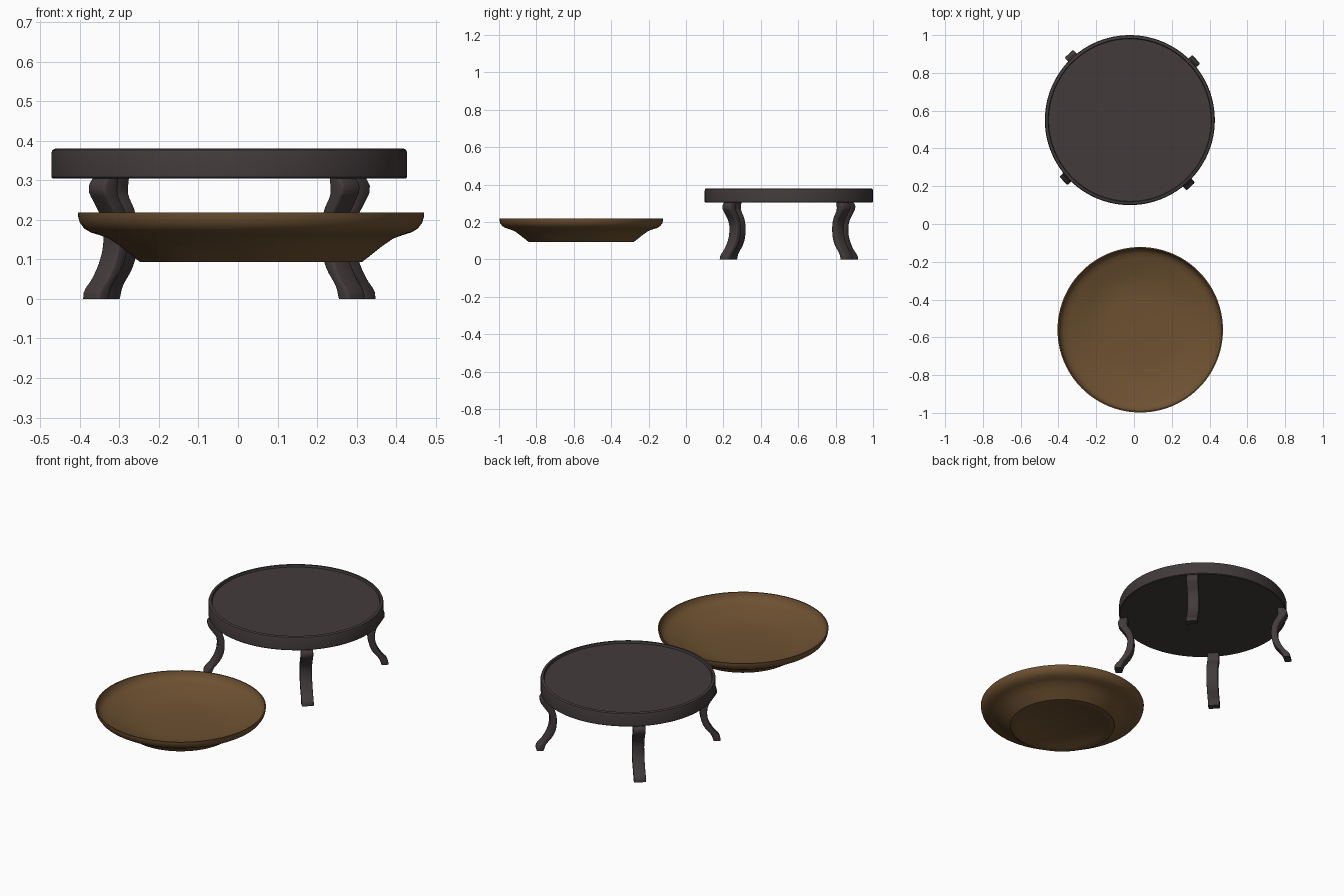
import bpy, bmesh, math
from mathutils import Matrix, Vector

if "Cube" in bpy.data.objects:
    bpy.data.objects.remove(bpy.data.objects["Cube"])


def material(name, rgb):
    m = bpy.data.materials.new(name)
    m.diffuse_color = (*rgb, 1)
    m.use_nodes = True
    m.node_tree.nodes["Principled BSDF"].inputs["Base Color"].default_value = m.diffuse_color
    return m


DARK = material("dark wood", (0.055, 0.043, 0.044))
BROWN = material("brown wood", (0.155, 0.082, 0.031))


def finish(bm, name, mat, angle):
    bmesh.ops.recalc_face_normals(bm, faces=bm.faces)
    me = bpy.data.meshes.new(name)
    bm.to_mesh(me)
    bm.free()
    me.materials.append(mat)
    ob = bpy.data.objects.new(name, me)
    bpy.context.collection.objects.link(ob)
    bpy.ops.object.select_all(action='DESELECT')
    ob.select_set(True)
    bpy.context.view_layer.objects.active = ob
    bpy.ops.object.shade_smooth_by_angle(angle=math.radians(angle))
    return ob


def lathe(name, profile, centre, mat, steps=96):
    """Spin an (r, z) profile around a vertical axis."""
    bm = bmesh.new()
    vs = [bm.verts.new((r, 0, z)) for r, z in profile]
    es = [bm.edges.new(p) for p in zip(vs, vs[1:])]
    bmesh.ops.spin(bm, geom=vs + es, cent=(0, 0, 0), axis=(0, 0, 1),
                   angle=2 * math.pi, steps=steps, use_duplicate=False)
    bmesh.ops.remove_doubles(bm, verts=bm.verts, dist=1e-5)
    ob = finish(bm, name, mat, 35)
    ob.location = (*centre, 0)
    return ob


def smooth_path(pts, n=4):
    """Catmull-Rom points through the given path."""
    p = [Vector(q) for q in pts]
    p = [2 * p[0] - p[1]] + p + [2 * p[-1] - p[-2]]
    out = []
    for a, b, c, d in zip(p, p[1:], p[2:], p[3:]):
        for i in range(n):
            t = i / n
            out.append(0.5 * (2 * b + (c - a) * t + (2 * a - 5 * b + 4 * c - d) * t * t
                              + (3 * b - a - 3 * c + d) * t ** 3))
    return out + [p[-2]]


# Round table top with a shallow recess inside the rim
TABLE = (-0.022, 0.55)
lathe("table_top", [(0, 0.305), (0.447, 0.305), (0.45, 0.308), (0.45, 0.369),
                    (0.447, 0.377), (0.441, 0.38), (0.433, 0.38),
                    (0.43, 0.368), (0.0, 0.368)], TABLE, DARK)

# Four curved legs: (r, z) outlines extruded across the leg width
outer = smooth_path([(0.442, 0.309), (0.459, 0.278), (0.437, 0.24), (0.412, 0.2),
                     (0.407, 0.15), (0.418, 0.1), (0.445, 0.052), (0.472, 0.022), (0.477, 0.0)])
inner = smooth_path([(0.44, 0.0), (0.427, 0.035), (0.395, 0.075), (0.376, 0.12),
                     (0.373, 0.18), (0.385, 0.225), (0.408, 0.265), (0.405, 0.309)])
W = 0.031
for k, name in enumerate(("back_right_leg", "back_left_leg", "front_left_leg", "front_right_leg")):
    bm = bmesh.new()
    sides = []
    # cross-section with chamfered corners, strip by strip
    n = 28
    rings = []
    for i in range(n + 1):
        o = outer[round(i * (len(outer) - 1) / n)]
        q = inner[::-1][round(i * (len(inner) - 1) / n)]
        d = (o - q).normalized() * 0.007
        ring = [(o, W - 0.007), (o - d * 0.3, W - 0.002), (o - d, W), (q + d, W),
                (q + d * 0.3, W - 0.002), (q, W - 0.007)]
        ring += [(p, -y) for p, y in reversed(ring)]
        rings.append([bm.verts.new((p.x, y, p.y)) for p, y in ring])
    for a, b in zip(rings, rings[1:]):
        for j in range(12):
            bm.faces.new((a[j], a[(j + 1) % 12], b[(j + 1) % 12], b[j]))
    bm.faces.new(rings[0])
    bm.faces.new(rings[-1])
    bmesh.ops.rotate(bm, verts=bm.verts, cent=(0, 0, 0),
                     matrix=Matrix.Rotation(math.radians(42.5 + 90 * k), 3, 'Z'))
    ob = finish(bm, name, DARK, 50)
    ob.location = (*TABLE, 0)

# Shallow wooden plate with a stepped underside
lathe("plate", [(0, 0.096), (0.235, 0.096), (0.24, 0.093), (0.28, 0.093),
                (0.302, 0.11), (0.332, 0.134), (0.36, 0.153), (0.382, 0.161),
                (0.405, 0.168), (0.422, 0.178), (0.433, 0.193), (0.437, 0.207),
                (0.438, 0.218), (0.432, 0.218), (0.428, 0.205), (0.42, 0.19),
                (0.405, 0.178), (0.38, 0.169), (0.34, 0.156), (0.29, 0.14),
                (0.24, 0.129), (0.18, 0.124), (0, 0.122)], (0.033, -0.56), BROWN)
